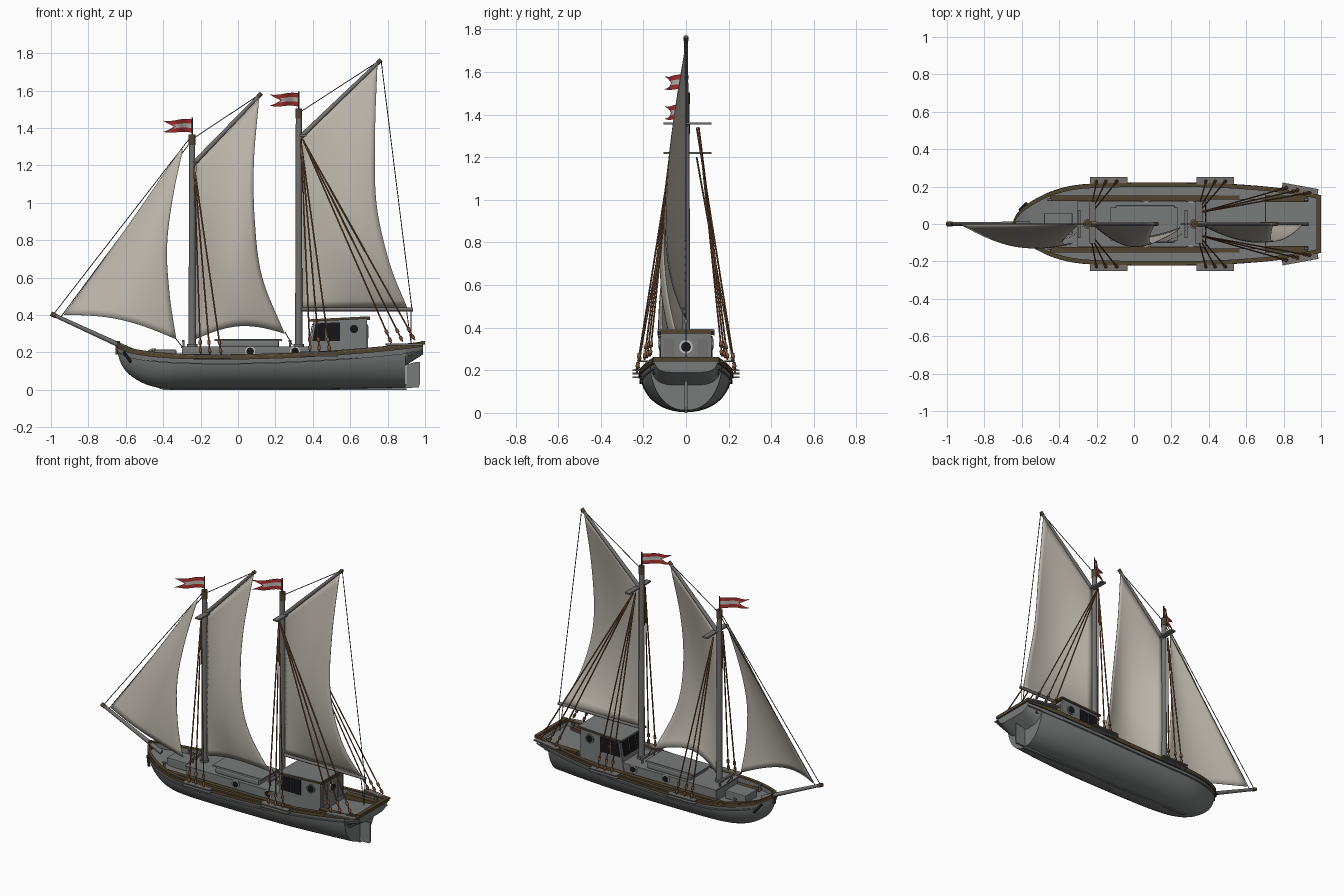
import bpy, bmesh, math
from mathutils import Vector, Matrix

if "Cube" in bpy.data.objects:
    bpy.data.objects.remove(bpy.data.objects["Cube"])

def mat(name, r, g, b):
    m = bpy.data.materials.new(name)
    m.diffuse_color = (r, g, b, 1)
    m.use_nodes = True
    m.node_tree.nodes["Principled BSDF"].inputs["Base Color"].default_value = m.diffuse_color
    return m

GREY = mat("weathered_grey", .19, .195, .195)
SPAR = mat("spar_grey", .17, .165, .16)
SAIL = mat("canvas", .50, .465, .41)
BROWN = mat("dark_brown", .085, .06, .03)
ROPE = mat("rope_brown", .20, .09, .04)
LINE = mat("thin_line_dark", .07, .06, .05)
GLASS = mat("black_glass", .008, .008, .01)
RED = mat("flag_red", .42, .03, .03)
PALE = mat("pale_trim", .55, .53, .50)

def make(name, bm, mats, smooth=None):
    bmesh.ops.recalc_face_normals(bm, faces=bm.faces)
    me = bpy.data.meshes.new(name)
    bm.to_mesh(me)
    bm.free()
    for m in mats if isinstance(mats, list) else [mats]:
        me.materials.append(m)
    ob = bpy.data.objects.new(name, me)
    bpy.context.collection.objects.link(ob)
    if smooth:
        bpy.ops.object.select_all(action='DESELECT')
        ob.select_set(True)
        bpy.context.view_layer.objects.active = ob
        bpy.ops.object.shade_smooth_by_angle(angle=math.radians(smooth))
    return ob

def rod(name, a, b, r, m, r2=None, n=8):
    a, b = Vector(a), Vector(b)
    d = b - a
    bm = bmesh.new()
    M = Matrix.Translation((a + b) / 2) @ d.to_track_quat('Z', 'Y').to_matrix().to_4x4()
    bmesh.ops.create_cone(bm, cap_ends=True, segments=n, radius1=r, radius2=r if r2 is None else r2,
                          depth=d.length, matrix=M)
    return make(name, bm, m, 50 if n > 6 else None)

def box(name, x0, x1, y0, y1, z0, z1, m, rot=0, bevel=0):
    bm = bmesh.new()
    M = (Matrix.Translation(((x0 + x1) / 2, (y0 + y1) / 2, (z0 + z1) / 2)) @ Matrix.Rotation(rot, 4, 'Z')
         @ Matrix.Diagonal((x1 - x0, y1 - y0, z1 - z0, 1)))
    bmesh.ops.create_cube(bm, size=1, matrix=M)
    if bevel:
        bmesh.ops.bevel(bm, geom=bm.edges[:], offset=bevel, segments=2, affect='EDGES', profile=.5)
    return make(name, bm, m)

def prism(name, prof, y0, y1, m):
    bm = bmesh.new()
    f = bm.faces.new([bm.verts.new((x, y0, z)) for x, z in prof])
    g = bmesh.ops.extrude_face_region(bm, geom=[f])['geom']
    bmesh.ops.translate(bm, vec=(0, y1 - y0, 0), verts=[v for v in g if isinstance(v, bmesh.types.BMVert)])
    return make(name, bm, m)

def spline(pts, n):
    P = [Vector(p) for p in pts]
    P = [2 * P[0] - P[1]] + P + [2 * P[-1] - P[-2]]
    out = []
    for i in range(n + 1):
        u = i / n * (len(pts) - 1)
        k = min(int(u), len(pts) - 2)
        t = u - k
        a, b, c, d = P[k:k + 4]
        out.append(.5 * (2 * b + (c - a) * t + (2 * a - 5 * b + 4 * c - d) * t * t + (3 * b - a - 3 * c + d) * t ** 3))
    return out

def loft(name, rings, m, smooth=40):
    bm = bmesh.new()
    R = [[bm.verts.new(p) for p in r] for r in rings]
    for A, B in zip(R, R[1:]):
        for i in range(len(A)):
            j = (i + 1) % len(A)
            bm.faces.new((A[i], A[j], B[j], B[i]))
    bm.faces.new(R[0])
    bm.faces.new(R[-1])
    return make(name, bm, m, smooth)

# hull: stations of (x, half breadth, keel z, sheer z)
body = spline([(-.645, .012, .20, .25), (-.625, .05, .14, .238), (-.585, .09, .085, .222), (-.50, .142, .032, .206),
               (-.40, .182, .008, .195), (-.27, .206, .004, .188), (-.05, .214, .004, .186), (.2, .215, .004, .191),
               (.45, .211, .004, .203), (.7, .194, .008, .222), (.895, .17, .012, .242)], 40)
stations = [(*s, .9, .035) for s in body]
stations[0] = (*body[0], .9, .002)
stations += [(.896, .17, .13, .242, .45, .035), (.975, .153, .18, .253, .35, .035), (.99, .15, .19, .255, .35, .002)]

def ring(x, b, zk, zs, e, dd):
    pts = []
    for i in range(-12, 13):
        a = i / 12 * math.pi / 2
        s = math.sin(a)
        pts.append((x, math.copysign(b * abs(s) ** e, s), zk + (zs - zk) * (1 - math.cos(a))))
    w = max(b - .012, .004)
    return pts + [(x, w, zs), (x, w, zs - dd), (x, -w, zs - dd), (x, -w, zs)]

loft("hull_and_deck", [ring(*s) for s in stations], GREY)

# rails, keel, rudder
for s, side in ((1, "port"), (-1, "starboard")):
    for nm, o, i, lo, hi, m in (("rub_rail", .007, .004, -.024, -.006, BROWN), ("cap_rail", .006, .017, -.005, .004, BROWN),
                                ("wale", .004, .004, -.05, -.043, GREY)):
        loft(f"{nm}_{side}", [[(x, s * (b + o), zs + lo), (x, s * (b + o), zs + hi), (x, s * max(b - i, 0), zs + hi),
                               (x, s * max(b - i, 0), zs + lo)] for x, b, zk, zs, e, dd in stations], m)
box("transom_rail", .975, 1.0, -.156, .156, .242, .262, BROWN)
box("stem_post", -.655, -.63, -.009, .009, .19, .26, BROWN)
prism("keel", [(-.47, .025), (-.40, 0), (.9, 0), (.9, .03), (-.4, .03)], -.008, .008, GREY)
prism("rudder", [(.9, .01), (.965, .012), (.972, .03), (.972, .15), (.955, .15), (.9, .135)], -.007, .007, GREY)

# deckhouses
box("trunk_cabin", -.30, .40, -.115, .115, .15, .228, GREY, bevel=.006)
box("trunk_roof_trim", -.305, .40, -.121, .121, .224, .231, GREY)
box("hatch", -.10, .22, -.10, .10, .225, .268, GREY, bevel=.012)
box("hatch_lid", -.125, .235, -.088, .088, .262, .272, GREY)
box("fore_companionway", -.48, -.33, -.06, .06, .16, .215, GREY, bevel=.005)
prism("wheelhouse", [(.372, .17), (.69, .18), (.69, .385), (.405, .37)], -.12, .12, GREY)
prism("wheelhouse_roof", [(.385, .366), (.70, .382), (.70, .393), (.385, .377)], -.13, .13, GREY)
for s in (-1, 1):
    prism("roof_edge", [(.383, .364), (.702, .38), (.702, .391), (.383, .375)], s * .129, s * .134, BROWN)
    # side windows and portholes
    prism("side_window_front", [(.398, .262), (.468, .262), (.468, .358), (.414, .354)], s * .119, s * .124, GLASS)
    prism("side_window_rear", [(.476, .262), (.545, .262), (.545, .360), (.476, .358)], s * .119, s * .124, GLASS)
    for x, z, w, r in ((.62, .325, .12, .022), (.065, .206, .115, .02), (.305, .206, .115, .02)):
        rod("porthole_ring", (x, s * w, z), (x, s * (w + .007), z), r + .007, PALE if z < .3 else GREY, n=16)
        rod("porthole_glass", (x, s * w, z), (x, s * (w + .009), z), r, GLASS, n=16)
    box("aft_bench", .70, .93, s * .135 - .018, s * .135 + .018, .18, .225, BROWN)
    box("deck_plank", -.45, .68, s * .138 - .014, s * .138 + .014, .14, .176, BROWN)
    box("rear_panel", .689, .695, s * .08 - .025, s * .08 + .025, .22, .35, SPAR)
    # bollards and anchors
    for x, y, z in ((-.45, .13, .17), (.92, .13, .2)):
        rod("bollard", (x, s * y, z), (x, s * y, z + .05), .007, SPAR)
        rod("bollard_cap", (x - .012, s * y, z + .045), (x + .012, s * y, z + .045), .006, SPAR)
    rod("anchor", (-.61, s * .075, .2), (-.575, s * .11, .15), .008, GLASS)
for y in (-.072, 0, .072):
    prism("front_window", [(.384, .262), (.40, .352), (.396, .352), (.38, .262)], y - .03, y + .03, GLASS)
rod("rear_porthole_ring", (.69, 0, .31), (.697, 0, .31), .032, PALE, n=16)
rod("rear_porthole_glass", (.69, 0, .31), (.699, 0, .31), .023, GLASS, n=16)
box("aft_rail_cover", .69, .705, -.12, .12, .372, .39, BROWN)

# masts, gaffs, crosstrees, flags
def flag(x, z):
    nx, nz = 10, 6
    bm = bmesh.new()
    V = []
    for i in range(nx + 1):
        row = []
        for j in range(nz + 1):
            v = j / nz * 2 - 1
            u = i / nx * (.62 + .38 * abs(v))
            row.append(bm.verts.new((x - .155 * u, -.105 * u + .008 * math.sin(u * 9), z + v * (.036 - .006 * u) + .004 * math.sin(u * 6))))
        V.append(row)
    for i in range(nx):
        for j in range(nz):
            f = bm.faces.new((V[i][j], V[i + 1][j], V[i + 1][j + 1], V[i][j + 1]))
            f.material_index = 1 if j in (2, 3) and i < nx - 1 else 0
    make("flag", bm, [RED, PALE], 60)

for nm, x, top, jaw, peak in (("fore", -.245, 1.36, 1.22, (.125, 1.585)), ("main", .325, 1.50, 1.36, (.765, 1.765))):
    rod(nm + "_mast", (x, 0, .15), (x, 0, top), .020, SPAR, .016, 16)
    rod(nm + "_mast_tip", (x, 0, top - .05), (x, 0, top + .004), .0185, BROWN, n=16)
    rod(nm + "_flagpole", (x, 0, top), (x, 0, top + .095), .004, LINE)
    flag(x, top + .05)
    rod(nm + "_gaff", (x + .01, 0, jaw - .008), (peak[0], 0, peak[1]), .013, SPAR, .009, 10)
    rod(nm + "_gaff_tip", (peak[0] - .02, 0, peak[1] - .02), (peak[0], 0, peak[1]), .011, BROWN)
    box(nm + "_crosstree", x + .005, x + .04, -.105, .12, jaw - .006, jaw + .004, SPAR)
    rod(nm + "_peak_halyard", (x, 0, top - .02), (peak[0], 0, peak[1]), .0025, LINE, n=5)
    box(nm + "_pin_rail", x - .055, x - .04, -.075, .075, .255, .267, SPAR)
    for s in (-1, 1):
        rod(nm + "_pin_post", (x - .047, s * .06, .2), (x - .047, s * .06, .26), .006, SPAR)
    rod(nm + "_mast_collar", (x, 0, .22), (x, 0, .245), .028, SPAR, n=16)

rod("boom", (.34, 0, .43), (.935, 0, .43), .010, SPAR, n=10)
rod("bowsprit", (-.56, 0, .205), (-.995, 0, .405), .014, SPAR, .010, 10)
rod("bowsprit_tip", (-.972, 0, .394), (-1.0, 0, .407), .0125, BROWN)

# shrouds with deadeyes and channels
def shroud(top, foot):
    a, b = Vector(top), Vector(foot)
    u = (a - b).normalized()
    rod("shroud", a, b, .0042, ROPE, n=6)
    for k in (.01, .055):
        rod("deadeye", b + u * k, b + u * (k + .02), .009, ROPE)

for s in (-1, 1):
    for x in (-.2, -.15, -.09):
        shroud((-.235, s * .05, 1.2), (x, s * .23, .19))
    for x in (.385, .435, .49):
        shroud((.335, s * .05, 1.34), (x, s * .23, .205))
    for i, x in enumerate((.82, .88, .945)):
        shroud((.345, s * .06, 1.34), (x, s * (.195 - .013 * i), .25 + .008 * i))
    for x0, z in ((-.235, .185), (.335, .2)):
        for dz in (-.018, 0):
            box("channel", x0, x0 + .2, s * .23 - .02, s * .23 + .02, z + dz - .003, z + dz + .004, SPAR)
    box("aft_channel", .79, .985, s * .186 - .018, s * .186 + .018, .238, .247, SPAR, rot=-s * .18)

# running lines
for a, b in (((-.985, .405), (-.25, 1.355)), ((-.95, .385), (-.25, 1.33)), ((.765, 1.76), (.93, .43)),
             ((.925, .43), (.925, .25)), ((.9, .43), (.925, .25)), ((.25, .31), (.29, .24)), ((-.33, .27), (-.29, .22))):
    rod("rigging_line", (a[0], 0, a[1]), (b[0], 0, b[1]), .0025, LINE, n=5)

# sails
def sail(name, luff, leech, arch, belly, clew, foot):
    n, m = 24, 14
    bm = bmesh.new()
    V = []
    for i, (L, R) in enumerate(zip(spline(luff, n), spline(leech, n))):
        t, row = i / n, []
        for j in range(m + 1):
            s = j / m
            p = L.lerp(R, s)
            y = (belly * math.sin(math.pi * t ** .85) * math.sin(s * .62 * math.pi) + clew * s * (1 - t)
                 + foot * math.sin(math.pi * s) * (1 - t) ** 2)
            row.append(bm.verts.new((p.x, -y, p.y + arch * math.sin(math.pi * s) * (1 - t) ** 3)))
        V.append(row)
    for i in range(n):
        for j in range(m):
            bm.faces.new((V[i][j], V[i][j + 1], V[i + 1][j + 1], V[i + 1][j]))
    ob = make(name, bm, SAIL, 60)
    ob.modifiers.new("thickness", 'SOLIDIFY').thickness = .003

sail("jib", [(-.93, .40), (-.61, .845), (-.305, 1.285)],
     [(-.33, .27), (-.365, .5), (-.38, .76), (-.35, 1.02), (-.295, 1.285)], .04, .045, .10, .07)
sail("foresail", [(-.23, .27), (-.228, .75), (-.225, 1.205)],
     [(.25, .30), (.13, .60), (.09, .90), (.085, 1.22), (.112, 1.555)], .055, .10, .02, .06)
sail("mainsail", [(.345, .437), (.345, .9), (.345, 1.36)],
     [(.905, .437), (.81, .68), (.74, 1.0), (.733, 1.38), (.745, 1.74)], 0, .10, 0, 0)
